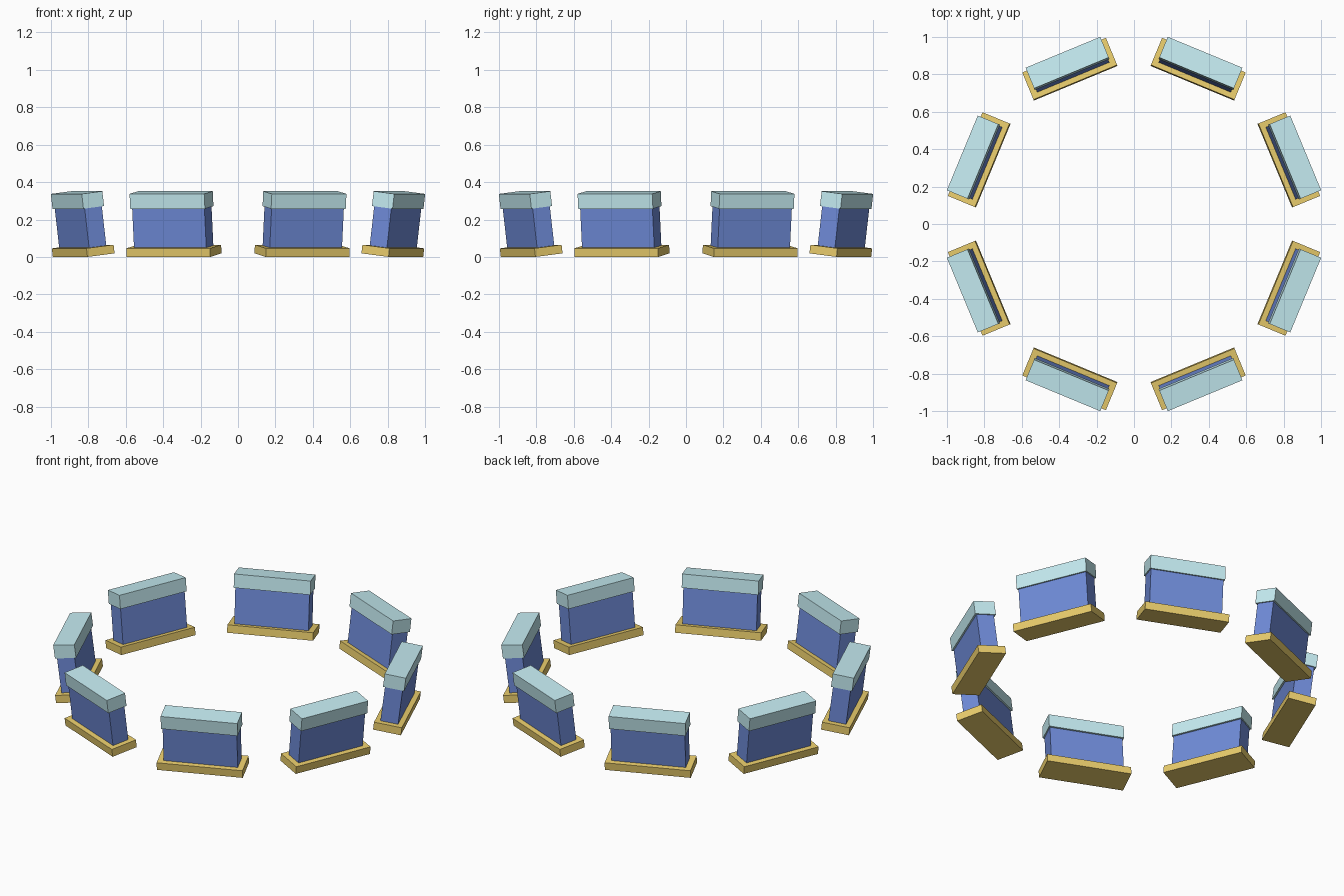
import bpy, bmesh
from math import radians, sin
from mathutils import Matrix

if "Cube" in bpy.data.objects:
    bpy.data.objects.remove(bpy.data.objects["Cube"])

TILT = radians(7)      # every block leans outward
RADIUS = 0.893
BASE_DEPTH = 0.158


def material(name, color):
    m = bpy.data.materials.new(name)
    m.diffuse_color = color
    m.use_nodes = True
    m.node_tree.nodes["Principled BSDF"].inputs["Base Color"].default_value = m.diffuse_color
    return m


# part: depth (radial), width (tangential), bottom, top, material
PARTS = {
    "base_plate": (BASE_DEPTH, 0.484, 0.0, 0.046, material("gold", (0.82, 0.61, 0.15, 1))),
    "block_body": (0.100, 0.418, 0.046, 0.257, material("blue", (0.16, 0.26, 0.69, 1))),
    "cap": (0.120, 0.432, 0.257, 0.337, material("pale_teal", (0.56, 0.84, 0.89, 1))),
}


def box(name, depth, width, z0, z1, mat, placement):
    bm = bmesh.new()
    shape = Matrix.Translation((0, 0, (z0 + z1) / 2)) @ Matrix.Diagonal((depth, width, z1 - z0, 1))
    bmesh.ops.create_cube(bm, size=1, matrix=shape)
    mesh = bpy.data.meshes.new(name)
    bm.to_mesh(mesh)
    bm.free()
    mesh.materials.append(mat)
    obj = bpy.data.objects.new(name, mesh)
    obj.matrix_world = placement
    bpy.context.collection.objects.link(obj)


# ring of eight leaning blocks, outer bottom edge resting on the ground
lift = BASE_DEPTH / 2 * sin(TILT)
for i in range(8):
    placement = (Matrix.Rotation(radians(22.5 + 45 * i), 4, 'Z')
                 @ Matrix.Translation((RADIUS, 0, lift))
                 @ Matrix.Rotation(TILT, 4, 'Y'))
    for name, (depth, width, z0, z1, mat) in PARTS.items():
        box(f"{name}_{i + 1}", depth, width, z0, z1, mat, placement)
